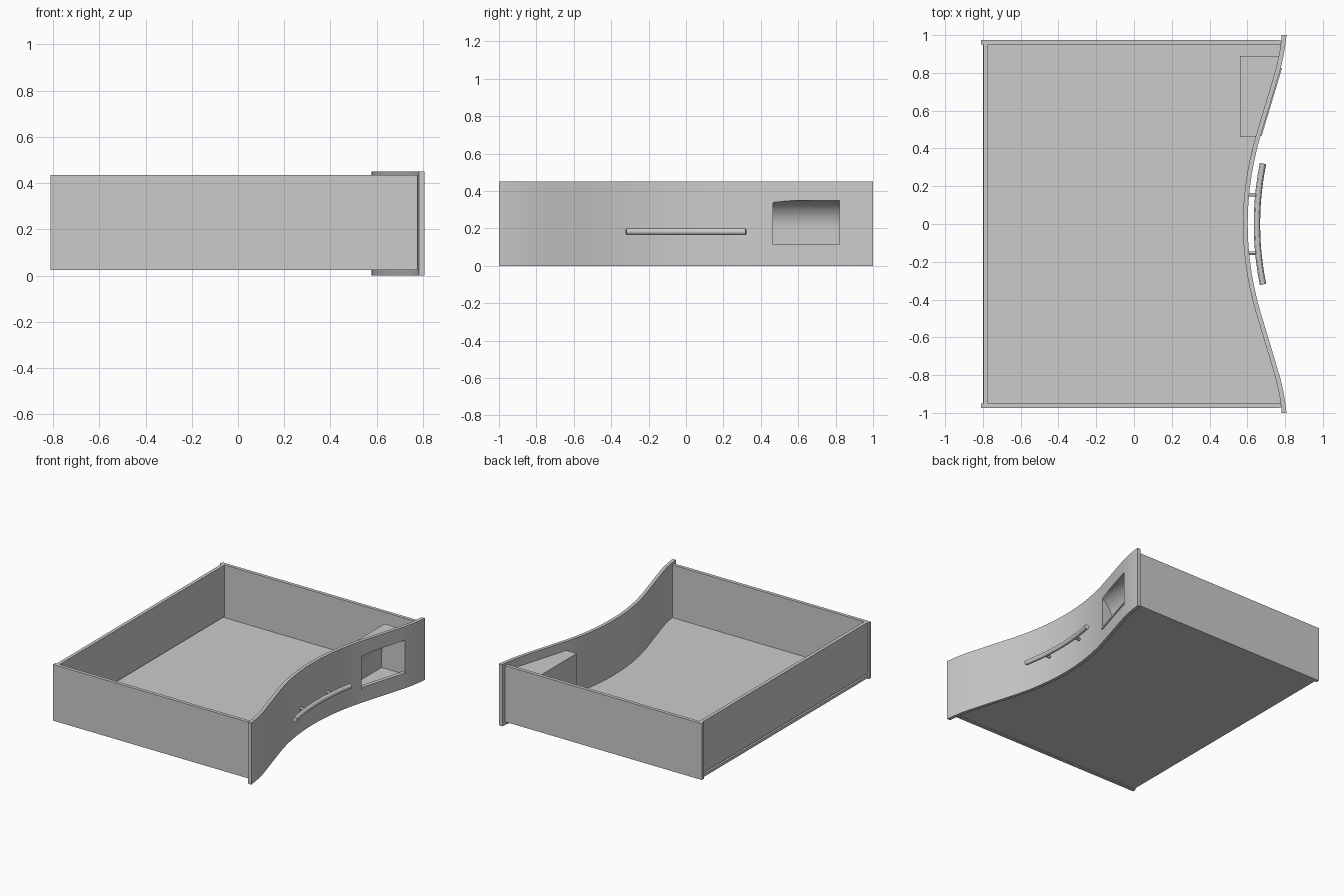
import bpy, bmesh, math

if "Cube" in bpy.data.objects:
    bpy.data.objects.remove(bpy.data.objects["Cube"])

T = 0.025  # board thickness


def front_x(y):
    """Outer face of the bowed front: arc, straight flank, then easing out."""
    y = abs(y)
    if y <= 0.48:
        return 0.602 + y * y / 3.2
    a = 0.602 + 0.48 ** 2 / 3.2
    if y <= 0.78:
        return a + 0.30 * (y - 0.48)
    t = y - 0.78
    return a + 0.09 + 0.30 * t - 0.47 * t * t


def curve_pts(y0, y1, offset, n=32):
    """Points along the front, shifted by offset along the face normal in plan."""
    pts = []
    for i in range(n + 1):
        y = y0 + (y1 - y0) * i / n
        pts.append((front_x(y) + offset, y))
    return pts


def prism(name, outline, lo, hi, axis='z'):
    """Extrude a closed outline along z (xy outline) or y (xz outline)."""
    bm = bmesh.new()
    place = (lambda p, h: (p[0], p[1], h)) if axis == 'z' else (lambda p, h: (p[0], h, p[1]))
    face = bm.faces.new([bm.verts.new(place(p, lo)) for p in outline])
    new = bmesh.ops.extrude_face_region(bm, geom=[face])['geom']
    vec = (0, 0, hi - lo) if axis == 'z' else (0, hi - lo, 0)
    bmesh.ops.translate(bm, vec=vec, verts=[v for v in new if isinstance(v, bmesh.types.BMVert)])
    bmesh.ops.recalc_face_normals(bm, faces=bm.faces)
    me = bpy.data.meshes.new(name)
    bm.to_mesh(me)
    bm.free()
    ob = bpy.data.objects.new(name, me)
    bpy.context.collection.objects.link(ob)
    return ob


def box(name, x0, x1, y0, y1, z0, z1):
    return prism(name, [(x0, y0), (x1, y0), (x1, y1), (x0, y1)], z0, z1)


def activate(ob):
    bpy.ops.object.select_all(action='DESELECT')
    ob.select_set(True)
    bpy.context.view_layer.objects.active = ob


def cut(ob, cutter):
    m = ob.modifiers.new("cut", 'BOOLEAN')
    m.operation, m.solver, m.object = 'DIFFERENCE', 'EXACT', cutter
    activate(ob)
    bpy.ops.object.modifier_apply(modifier=m.name)


def smooth(ob):
    activate(ob)
    bpy.ops.object.shade_smooth_by_angle(angle=math.radians(30))


def rod(name, pts, radius):
    """Round bar along a path."""
    cu = bpy.data.curves.new(name, 'CURVE')
    cu.dimensions = '3D'
    cu.bevel_depth, cu.bevel_resolution, cu.use_fill_caps = radius, 4, True
    sp = cu.splines.new('POLY')
    sp.points.add(len(pts) - 1)
    for p, co in zip(sp.points, pts):
        p.co = (*co, 1)
    ob = bpy.data.objects.new(name, cu)
    bpy.context.collection.objects.link(ob)
    activate(ob)
    bpy.ops.object.convert(target='MESH')
    smooth(bpy.context.object)


# Bowed front panel
front = prism("front_panel", curve_pts(-1, 1, 0, 64) + curve_pts(1, -1, -T, 64), 0, 0.45)

# Side boards
for s, side in ((1, "left"), (-1, "right")):
    ys = sorted((s * 0.95, s * 0.975))
    box(side + "_side", -0.81, 0.776, *ys, 0.025, 0.435)

# Back board and bottom board (bottom follows the bowed front)
box("back_board", -0.798, -0.773, -0.95, 0.95, 0.06, 0.435)
prism("bottom_board", [(-0.80, 0.95), (-0.80, -0.95)] + curve_pts(-0.95, 0.95, -T, 64), 0.03, 0.05)

# Scooped pocket housing behind the front
pocket = prism("pocket_housing", [(0.56, 0.89), (0.56, 0.46)] + curve_pts(0.46, 0.89, -T, 16), 0.07, 0.385)

# Cutter: rounded scoop opening through the front
arc = [(0.72 - 0.135 * math.sin(a), 0.20 + 0.15 * math.cos(a))
       for a in (math.pi / 2 * i / 16 for i in range(17))]
cutter = prism("scoop_cutter", [(0.95, 0.10), (0.95, 0.35)] + arc + [(0.585, 0.10)], 0.465, 0.82, 'y')
cut(front, cutter)
cut(pocket, cutter)
cutter.hide_render = True
cutter.hide_viewport = True
smooth(front)
smooth(pocket)

# Lip along the bottom of the opening
smooth(prism("pocket_lip", curve_pts(0.465, 0.825, 0.006, 16) + curve_pts(0.825, 0.465, -T, 16), 0.10, 0.114))

# Curved handle bar and its two posts
rod("handle_bar", [(x + 0.049, y, 0.182) for x, y in curve_pts(-0.32, 0.32, 0, 24)], 0.017)
for s, side in ((1, "left"), (-1, "right")):
    y = s * 0.155
    rod("handle_post_" + side, [(front_x(y) - 0.01, y, 0.182), (front_x(y) + 0.045, y, 0.182)], 0.01)
